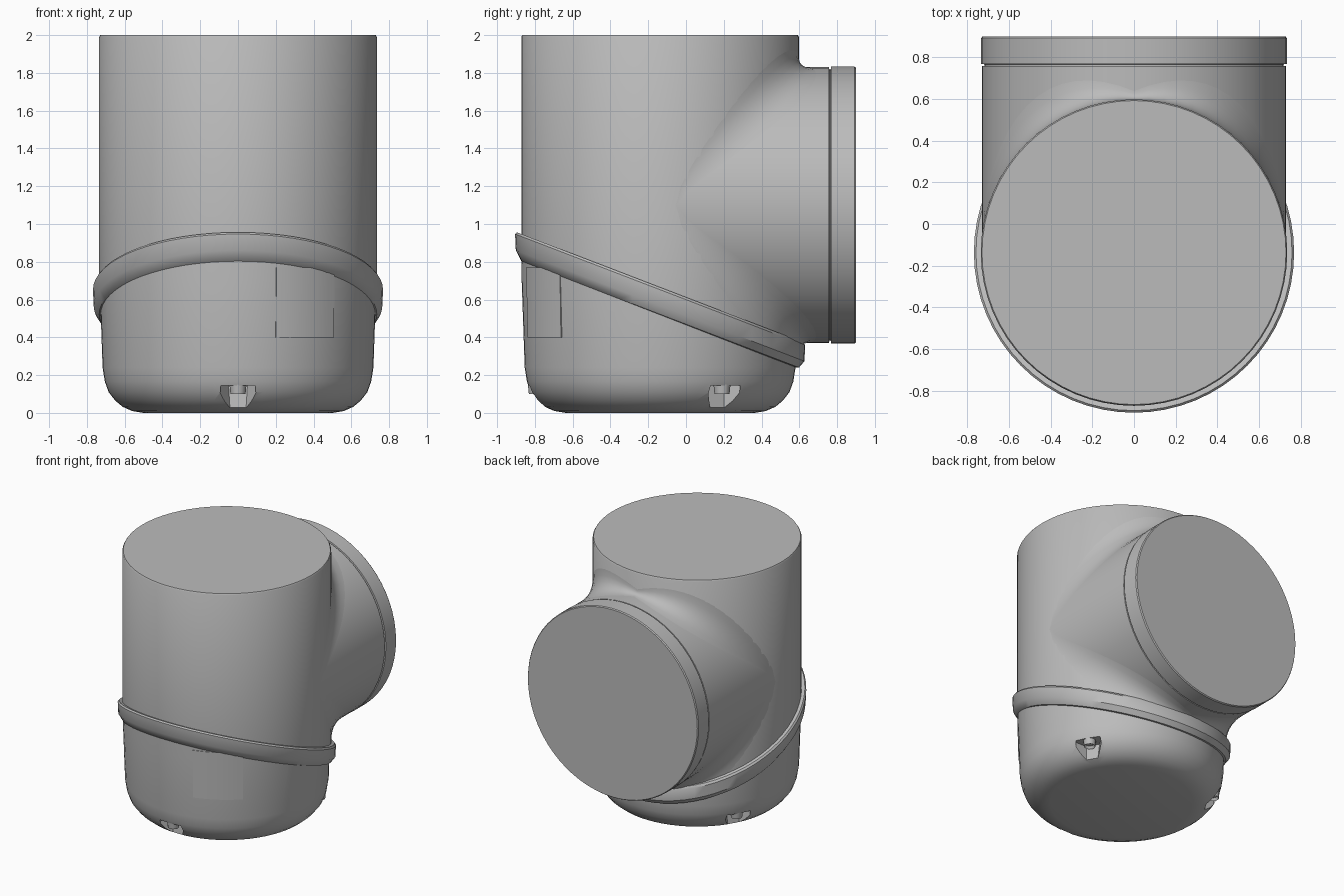
import bpy, bmesh, math
from mathutils import Vector, Matrix

if "Cube" in bpy.data.objects:
    bpy.data.objects.remove(bpy.data.objects["Cube"], do_unlink=True)

SEG = 64
CY = -0.137          # axis of the upright body
R = 0.735            # body radius
PZ, PR = 1.1, 0.73   # side pipe axis height and radius
SLOPE = -0.384       # tilt of the seam band

grey = bpy.data.materials.new("plain_grey")
grey.use_nodes = True
grey.diffuse_color = (0.5, 0.5, 0.5, 1)
grey.node_tree.nodes["Principled BSDF"].inputs["Base Color"].default_value = (0.5, 0.5, 0.5, 1)


def seam(y):
    return 0.617 + SLOPE * (y - CY)


def finish(name, bm, smooth=True):
    bmesh.ops.remove_doubles(bm, verts=bm.verts, dist=1e-5)
    bmesh.ops.recalc_face_normals(bm, faces=bm.faces)
    mesh = bpy.data.meshes.new(name)
    bm.to_mesh(mesh)
    bm.free()
    mesh.materials.append(grey)
    ob = bpy.data.objects.new(name, mesh)
    bpy.context.collection.objects.link(ob)
    if smooth:
        bpy.ops.object.select_all(action='DESELECT')
        ob.select_set(True)
        bpy.context.view_layer.objects.active = ob
        bpy.ops.object.shade_smooth_by_angle(angle=math.radians(35))
    return ob


def loft(bm, rows, closed_rows=False):
    """Skin rows of points; every row goes round a full circle."""
    vs = [[bm.verts.new(p) for p in row] for row in rows]
    pairs = list(zip(vs, vs[1:])) + ([(vs[-1], vs[0])] if closed_rows else [])
    for a, b in pairs:
        for i in range(len(a)):
            j = (i + 1) % len(a)
            bm.faces.new((a[i], a[j], b[j], b[i]))
    return vs


def ring(r, h):
    return [Vector((r * math.cos(t), r * math.sin(t), h))
            for t in (2 * math.pi * i / SEG for i in range(SEG))]


def lathe(profile, matrix):
    bm = bmesh.new()
    vs = loft(bm, [[matrix @ p for p in ring(r, h)] for r, h in profile])
    bm.faces.new(vs[0])
    bm.faces.new(vs[-1])
    return bm


def cut_at_seam(bm, keep_above):
    geom = bm.verts[:] + bm.edges[:] + bm.faces[:]
    bmesh.ops.bisect_plane(bm, geom=geom, plane_co=(0, CY, seam(CY)),
                           plane_no=(0, -SLOPE, 1),
                           clear_inner=keep_above, clear_outer=not keep_above)


upright = Matrix.Translation((0, CY, 0))

# Upright body
bm = lathe([(R, 0.1), (R, 1.99), (R - 0.006, 2.0)], upright)
cut_at_seam(bm, True)
finish("upright_body", bm)

# Rounded lower cup
cup_profile = [(0.5, 0), (0.56, 0.01), (0.61, 0.032), (0.65, 0.065), (0.685, 0.11),
               (0.705, 0.165), (0.717, 0.24), (0.733, 0.7), (0.735, 1.1)]
bm = lathe(cup_profile, upright)
cut_at_seam(bm, False)
cup = finish("lower_cup", bm)

# Tilted band along the seam
bm = bmesh.new()
rows = []
for r, dz in [(0.72, -0.1), (0.735, -0.095), (0.764, -0.05), (0.768, 0.035), (0.758, 0.048), (0.72, 0.048)]:
    rows.append([Vector((p.x, p.y + CY, seam(p.y + CY) + dz)) for p in ring(r, 0)])
loft(bm, rows, True)
finish("seam_band", bm)

# Side pipe with a grooved end rim
sideways = Matrix.Translation((0, 0, PZ)) @ Matrix.Rotation(-math.pi / 2, 4, 'X')
bm = lathe([(PR, CY), (PR, 0.757), (PR - 0.012, 0.759), (PR - 0.012, 0.766),
            (PR + 0.003, 0.768), (PR + 0.003, 0.892), (PR - 0.003, 0.9)], sideways)
finish("side_pipe", bm)

# Soft blend where the pipe meets the body
bm = bmesh.new()
rows = []
for k in range(7):
    u = k / 6
    row = []
    for i in range(SEG):
        t = 2 * math.pi * i / SEG
        c, s = math.cos(t), math.sin(t)
        d = abs(s) * (0.04 + 0.3 * abs(c))
        y = CY + math.sqrt(R * R - (PR * c) ** 2)
        row.append(Vector((PR * c, y + d * u * u,
                           PZ + PR * s + math.copysign(d * (1 - u) ** 2, s))))
    rows.append(row)
loft(bm, rows)
finish("pipe_blend", bm)

# Curved label plate on the cup
bm = bmesh.new()
cols = []
for i in range(9):
    a = math.radians(-74 + 28 * i / 8)
    loop = []
    for r, z in [(0.71, 0.4), (0.73, 0.4), (0.738, 0.77), (0.71, 0.77)]:
        loop.append(bm.verts.new((r * math.cos(a), CY + r * math.sin(a), z)))
    cols.append(loop)
for a, b in zip(cols, cols[1:]):
    for i in range(4):
        bm.faces.new((a[i], a[(i + 1) % 4], b[(i + 1) % 4], b[i]))
bm.faces.new(cols[0])
bm.faces.new(cols[-1])
finish("label_plate", bm)

# Three screw pockets under the cup rim, each with a screw
cutters = bmesh.new()
for n in range(3):
    a = math.radians(-90 + 120 * n)
    spot = Matrix.Translation((0, CY, 0)) @ Matrix.Rotation(a, 4, 'Z')
    bmesh.ops.create_cone(cutters, cap_ends=True, segments=6, radius1=0.075, radius2=0.1,
                          depth=0.2, matrix=spot @ Matrix.Translation((0.675, 0, 0.045)))
    bm = bmesh.new()
    bmesh.ops.create_cone(bm, cap_ends=True, segments=12, radius1=0.04, radius2=0.045,
                          depth=0.05, matrix=spot @ Matrix.Translation((0.655, 0, 0.125)))
    low = min(bm.faces, key=lambda f: f.calc_center_median().z)
    bmesh.ops.inset_region(bm, faces=[low], thickness=0.012)
    bmesh.ops.translate(bm, verts=low.verts, vec=(0, 0, 0.02))
    finish("screw_%d" % (n + 1), bm)
cutter = finish("pocket_cutter", cutters, smooth=False)
cutter.hide_render = True
cutter.hide_viewport = True
cutter.display_type = 'WIRE'
mod = cup.modifiers.new("pockets", 'BOOLEAN')
mod.operation = 'DIFFERENCE'
mod.solver = 'EXACT'
mod.object = cutter
cup.modifiers.move(len(cup.modifiers) - 1, 0)
